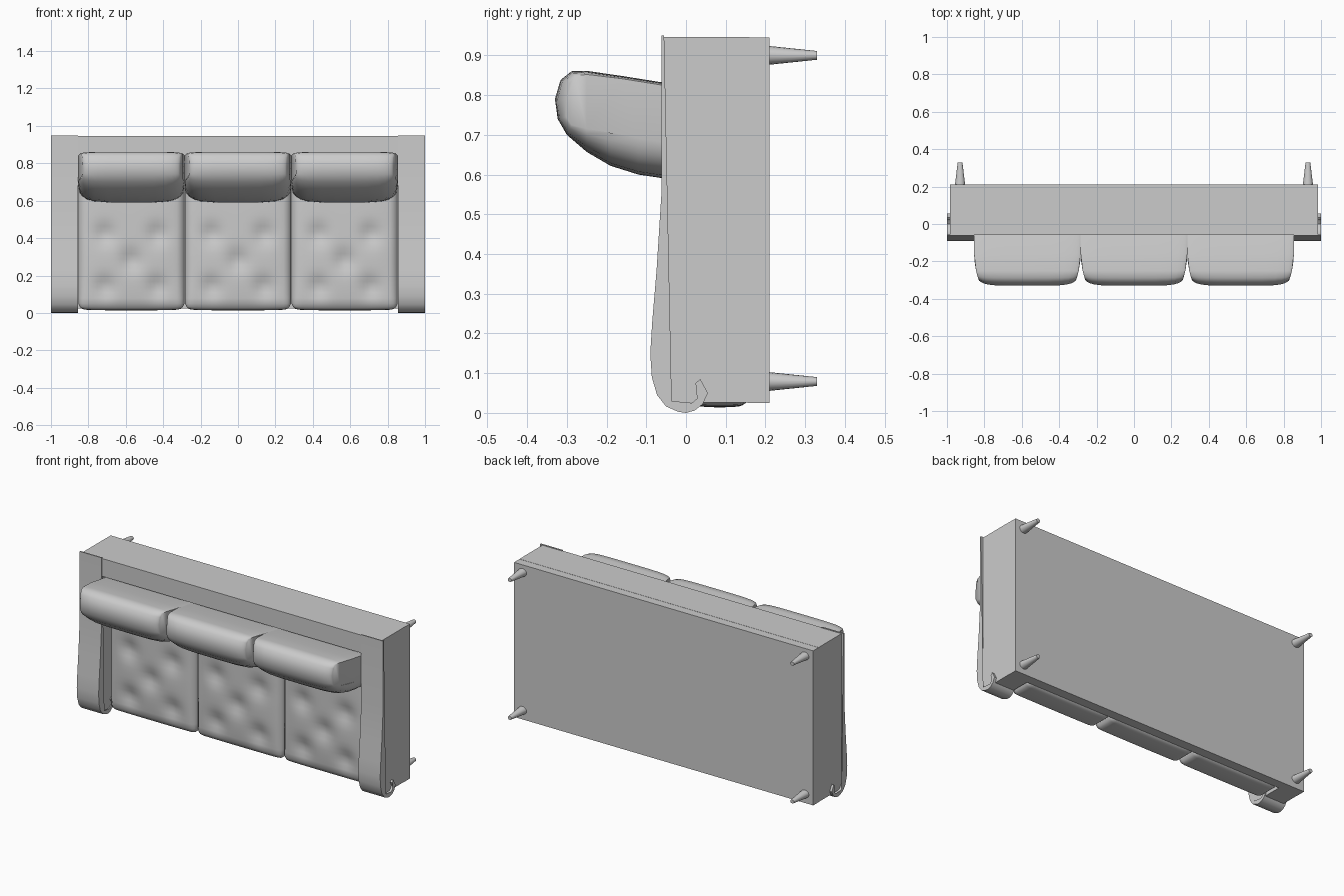
import bpy, bmesh, math
from mathutils import Vector

if "Cube" in bpy.data.objects:
    bpy.data.objects.remove(bpy.data.objects["Cube"])


def finish(name, bm, angle=35):
    bmesh.ops.recalc_face_normals(bm, faces=bm.faces)
    me = bpy.data.meshes.new(name)
    bm.to_mesh(me)
    bm.free()
    ob = bpy.data.objects.new(name, me)
    bpy.context.collection.objects.link(ob)
    bpy.ops.object.select_all(action='DESELECT')
    ob.select_set(True)
    bpy.context.view_layer.objects.active = ob
    bpy.ops.object.shade_smooth_by_angle(angle=math.radians(angle))
    return ob


def box(name, lo, hi):
    bm = bmesh.new()
    bmesh.ops.create_cube(bm, size=1)
    for v in bm.verts:
        v.co = [lo[i] + (v.co[i] + 0.5) * (hi[i] - lo[i]) for i in range(3)]
    return finish(name, bm)


def loft(name, rings, angle=35):
    bm = bmesh.new()
    vr = [[bm.verts.new(p) for p in r] for r in rings]
    n = len(vr[0])
    for a, b in zip(vr, vr[1:]):
        for i in range(n):
            bm.faces.new((a[i], a[(i + 1) % n], b[(i + 1) % n], b[i]))
    caps = [bm.faces.new(vr[0]), bm.faces.new(vr[-1])]
    bmesh.ops.triangulate(bm, faces=caps)
    return finish(name, bm, angle)


# Frame: the sofa lies on its back, legs towards +y
box("base", (-0.985, 0.155, 0.025), (0.985, 0.21, 0.945))
box("backrest", (-0.985, -0.06, 0.84), (0.985, 0.16, 0.946))

# Arm cover: thin sheet that scrolls round at the front, as (y, z)
outer = [(-0.062, 0.95), (-0.062, 0.55), (-0.074, 0.36), (-0.085, 0.23), (-0.09, 0.15),
         (-0.086, 0.09), (-0.073, 0.045), (-0.05, 0.016), (-0.02, 0.003), (0.0, 0.0),
         (0.022, 0.006), (0.042, 0.022), (0.055, 0.05), (0.036, 0.085)]
inner = [(0.024, 0.075), (0.037, 0.05), (0.028, 0.036), (0.015, 0.025), (0.0, 0.016),
         (-0.015, 0.02), (-0.036, 0.03), (-0.057, 0.055), (-0.067, 0.095), (-0.074, 0.16),
         (-0.07, 0.24), (-0.062, 0.36), (-0.055, 0.55), (-0.055, 0.95)]
for side, label in ((-1, "left"), (1, "right")):
    x0, x1 = sorted((side * 0.86, side * 0.985))
    box(label + "_arm", (x0, -0.056, 0.026), (x1, 0.16, 0.85))
    loft(label + "_arm_cover",
         [[(side * x, y, z) for y, z in outer + inner] for x in (0.855, 0.999)])


# Tufted seat cushions
def seat_cushion(name, cx):
    bm = bmesh.new()
    bmesh.ops.create_cube(bm, size=2)
    bmesh.ops.subdivide_edges(bm, edges=bm.edges[:], cuts=27, use_grid_fill=True)
    half, r = Vector((0.284, 0.08, 0.415)), 0.035
    core = half - Vector((r, r, r))
    tufts = [(0, 0.28), (-0.14, 0.14), (0.14, 0.14), (-0.14, 0.42), (0.14, 0.42)]
    for v in bm.verts:
        u = v.co.copy()
        p = Vector([u[i] * half[i] for i in range(3)])
        c = Vector([max(-core[i], min(core[i], p[i])) for i in range(3)])
        if (p - c).length > 0:
            p = c + (p - c).normalized() * r
        p += Vector((cx, 0.085, 0.435))
        if u.y < 0:
            p.y += u.y * 0.018 * (1 - u.x ** 4) * (1 - u.z ** 4)
            for tx, tz in tufts:
                d2 = (p.x - cx - tx) ** 2 + (p.z - tz) ** 2
                p.y -= u.y * 0.022 * math.exp(-d2 / 0.003)
        if u.z < 0:
            p.z += u.z * 0.006 * (1 - u.y ** 2) * (1 - u.x ** 4)
        v.co = p
    return finish(name, bm, 60)


# Back cushions: blend a full middle section into a slimmer end section, as (y, z)
middle = [(0.04, 0.81), (-0.06, 0.832), (-0.16, 0.848), (-0.25, 0.861), (-0.288, 0.86), (-0.316, 0.838),
          (-0.33, 0.79), (-0.323, 0.74), (-0.30, 0.70), (-0.25, 0.657), (-0.19, 0.622),
          (-0.12, 0.60), (-0.06, 0.591), (0.04, 0.59)]
end = [(0.04, 0.81), (-0.06, 0.825), (-0.16, 0.841), (-0.25, 0.852), (-0.28, 0.848), (-0.292, 0.83),
       (-0.30, 0.79), (-0.302, 0.745), (-0.288, 0.725), (-0.25, 0.715), (-0.19, 0.705),
       (-0.12, 0.692), (-0.06, 0.683), (0.04, 0.665)]
stations = [(1, 0), (0.985, 0.22), (0.96, 0.4), (0.92, 0.58), (0.84, 0.78), (0.7, 0.92), (0.45, 0.99)]
stations = [(-u, t) for u, t in stations] + [(0, 1)] + stations[::-1]


def back_cushion(name, cx):
    rings = []
    for u, t in stations:
        ring = []
        for (y0, z0), (y1, z1) in zip(end, middle):
            y, z = y0 + (y1 - y0) * t, z0 + (z1 - z0) * t
            taper = 0.285 - 0.025 * max(0, (-y - 0.16) / 0.14) ** 2
            ring.append((cx + u * taper, y, z))
        rings.append(ring)
    return loft(name, rings, 50)


for cx, label in ((-0.57, "left"), (0, "middle"), (0.57, "right")):
    seat_cushion(label + "_seat_cushion", cx)
    back_cushion(label + "_back_cushion", cx)

# Tapered legs
for sx, lx in ((-1, "left"), (1, "right")):
    for z, lz in ((0.079, "front"), (0.9, "back")):
        rings = [[(sx * 0.93 + r * 1.15 * math.cos(a), y, z + r * math.sin(a))
                  for a in [k * math.tau / 16 for k in range(16)]]
                 for r, y in ((0.024, 0.2), (0.0235, 0.21), (0.011, 0.33))]
        loft(f"{lz}_{lx}_leg", rings)
